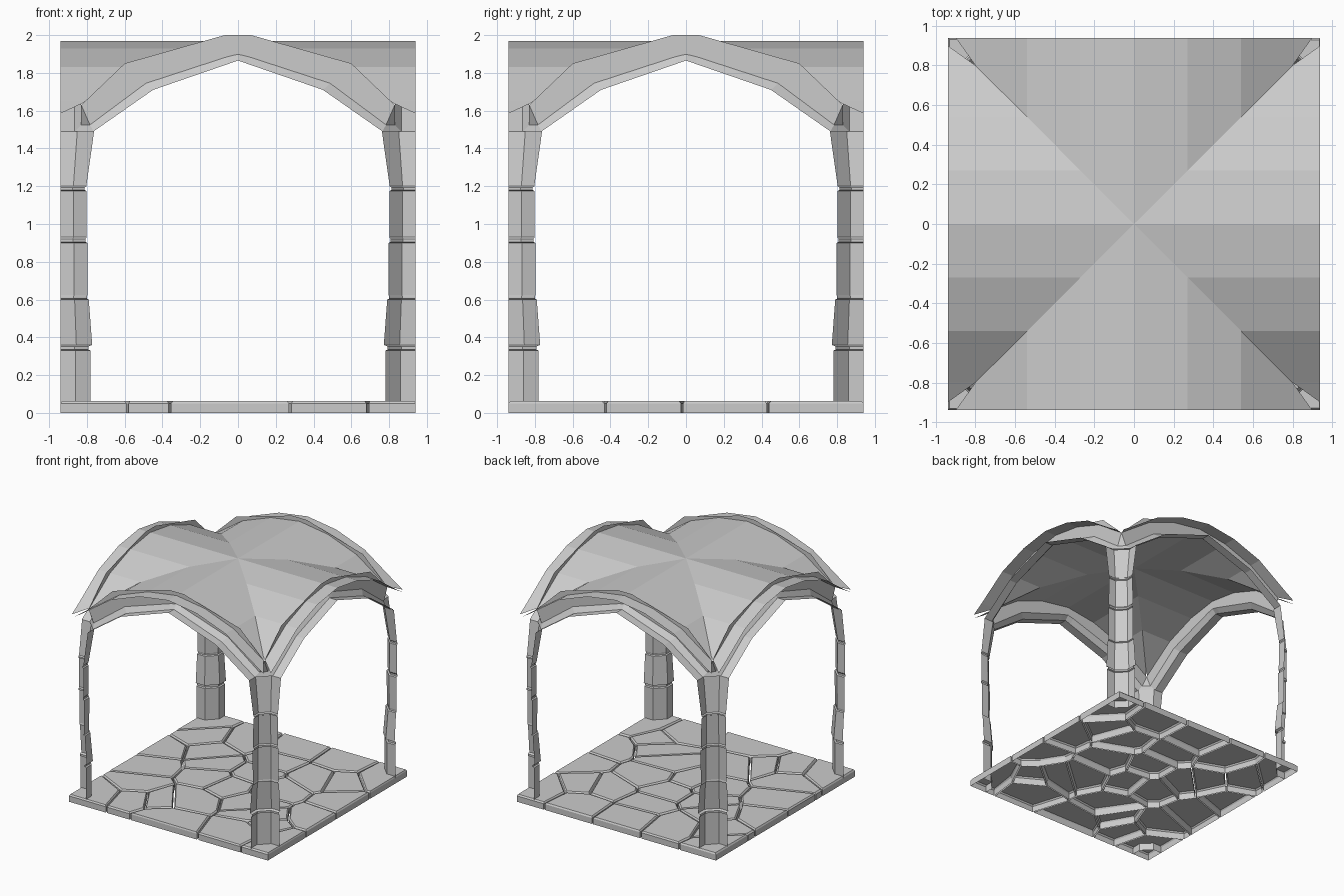
import bpy, bmesh, random
from math import pi
from mathutils import Matrix, Vector

if "Cube" in bpy.data.objects:
    bpy.data.objects.remove(bpy.data.objects["Cube"])

E = 0.94  # half width of the bay
random.seed(11)


def make_object(name, faces, turn=0):
    """Flat-faced mesh from a list of polygons, turned by quarter turns."""
    bm = bmesh.new()
    for f in faces:
        bm.faces.new([bm.verts.new(p) for p in f])
    bmesh.ops.remove_doubles(bm, verts=bm.verts, dist=0.0005)
    bmesh.ops.rotate(bm, verts=bm.verts, cent=(0, 0, 0), matrix=Matrix.Rotation(turn * pi / 2, 3, 'Z'))
    me = bpy.data.meshes.new(name)
    bm.to_mesh(me)
    bm.free()
    ob = bpy.data.objects.new(name, me)
    bpy.context.collection.objects.link(ob)
    return ob


def skin(rings, flip=False):
    """Quads between consecutive open rings."""
    out = []
    for a, b in zip(rings, rings[1:]):
        for i in range(len(a) - 1):
            q = [a[i], a[i + 1], b[i + 1], b[i]]
            out.append(q[::-1] if flip else q)
    return out


def mirror_x(faces):
    return [[(-p[0], p[1], p[2]) for p in reversed(f)] for f in faces]


# Corner columns: quarter-octagon shells open to the outside, with stone joints
COLUMN = [(0, .16), (.33, .16), (.335, .148), (.352, .148), (.36, .168), (.60, .15),
          (.605, .14), (.615, .14), (.622, .142), (.90, .143), (.905, .132), (.92, .132),
          (.93, .139), (1.175, .137), (1.18, .128), (1.192, .128), (1.2, .137), (1.49, .178)]
rings = []
for z, r in COLUMN:
    c = r * 0.5
    rings.append([(-E + x, -E + y, z) for x, y in ((r, 0), (r, c), (c, r), (0, r))])
for k in range(4):
    make_object(f"column_{k + 1}", skin(rings), k)

# Arch ribs: half-profile shells along the four sides, mitred at the corners
# (inner x, inner z, outer x, outer z) from springing to crown
STATIONS = [(.765, 1.49, .84, 1.63), (.45, 1.71, .60, 1.85),
            (.05, 1.848, .07, 2.0), (0, 1.865, 0, 2.0)]
SECTION = [(0, 0), (.075, 0), (.11, .25), (.11, 1)]  # depth, share of height
rings = []
for ix, iz, ox, oz in STATIONS:
    rings.append([(min(ix + (ox - ix) * h, E - d), -E + d, iz + (oz - iz) * h) for d, h in SECTION])
# springer facet joining neighbouring ribs above the column
p, q, s = rings[0][1], rings[0][2], rings[0][3]
swap = lambda v: (-v[1], -v[0], v[2])
springer = [[p, swap(p), swap(q), q], [q, swap(q), swap(s), s]]
rib = skin(rings)
for k in range(4):
    make_object(f"arch_rib_{k + 1}", rib + mirror_x(rib) + springer, k)

# Groin vault: four wedges of a thin sheet meeting on the diagonals
ARC = [(0, 1.97), (.27, 1.93), (.54, 1.83), (.80, 1.65)]
wedge = []
for (a, za), (b, zb) in zip(ARC, ARC[1:]):
    wedge.append([(a, -a, za), (a, -E, za), (b, -E, zb), (b, -b, zb)])
wedge.append([(.80, -.80, 1.65), (.80, -E, 1.65), (.90, -E, 1.585)])
wedge[0] = [(0, 0, 1.97), (0, -E, 1.97), (.27, -E, 1.93), (.27, -.27, 1.93)]
vault = []
for k in range(4):
    m = Matrix.Rotation(k * pi / 2, 3, 'Z')
    vault += [[tuple(m @ Vector(v)) for v in f] for f in wedge + mirror_x(wedge)]
make_object("vault", vault)


# Floor: irregular paving stones, open underneath
def clip(poly, n, d):
    """Keep the part of a 2D polygon where p.n <= d."""
    out = []
    for a, b in zip(poly, poly[1:] + poly[:1]):
        da, db = a.dot(n) - d, b.dot(n) - d
        if da <= 0:
            out.append(a)
        if da * db < 0:
            out.append(a.lerp(b, da / (da - db)))
    return out


COLS, ROWS, GAP = 5, 6, 0.012
seeds = [Vector((-E + 2 * E * (i + .5 + random.uniform(-.42, .42)) / COLS,
                 -E + 2 * E * (j + .5 + random.uniform(-.42, .42)) / ROWS))
         for i in range(COLS) for j in range(ROWS)]
stones = []
for s in seeds:
    cell = [Vector(c) for c in ((-E, -E), (E, -E), (E, E), (-E, E))]
    for t in seeds:
        if t is not s:
            n = (t - s).normalized()
            cell = clip(cell, n, (s + t).dot(n) / 2 - GAP / 2)
    if len(cell) < 3:
        continue
    mid = sum(cell, Vector((0, 0))) / len(cell)
    top = [c + (mid - c).normalized() * .012 for c in cell]
    loops = [[(c.x, c.y, z) for c in ring + ring[:1]]
             for ring, z in ((cell, 0), (cell, .05), (top, .062))]
    stones += skin(loops) + [loops[-1][:-1]]
make_object("paving_stones", stones)
